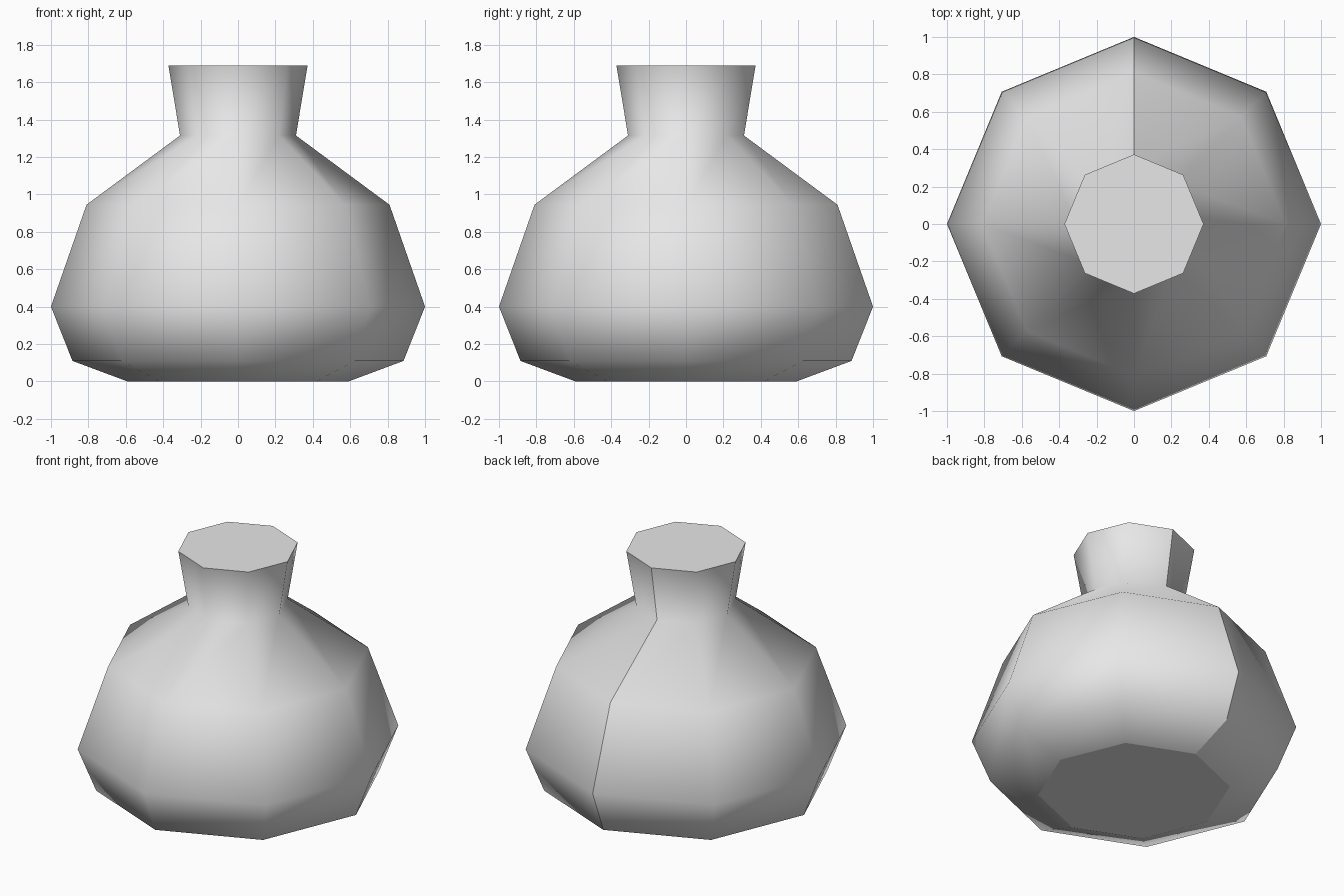
import bpy, bmesh
from math import sin, cos, pi

old = bpy.data.objects.get("Cube")
if old:
    bpy.data.objects.remove(old, do_unlink=True)

SIDES = 8
# Radius and height, from the base up to the rim
PROFILE = [(0.59, 0), (0.885, 0.11), (1, 0.4), (0.81, 0.945), (0.31, 1.315), (0.372, 1.69)]

clay = bpy.data.materials.new("pale grey clay")
clay.use_nodes = True
colour = (0.8, 0.8, 0.8, 1)
clay.diffuse_color = colour
clay.node_tree.nodes["Principled BSDF"].inputs["Base Color"].default_value = colour

# Turned body: the first column of each ring lies on the back seam
bm = bmesh.new()
rings = []
for radius, height in PROFILE:
    angles = [pi / 2 + 2 * pi * i / SIDES for i in range(SIDES)]
    rings.append([bm.verts.new((radius * cos(a), radius * sin(a), height)) for a in angles])

for low, high in zip(rings, rings[1:]):
    for i in range(SIDES):
        j = (i + 1) % SIDES
        bm.faces.new((low[i], low[j], high[j], high[i])).smooth = True
    # Hard seam down the back
    bm.edges.get((low[0], high[0])).smooth = False

# Flat base and closed top with crisp rims
for cap in (bm.faces.new(rings[0][::-1]), bm.faces.new(rings[-1])):
    cap.smooth = False
    for edge in cap.edges:
        edge.smooth = False

mesh = bpy.data.meshes.new("pot_body")
bm.to_mesh(mesh)
bm.free()
mesh.materials.append(clay)
pot = bpy.data.objects.new("pot_body", mesh)
bpy.context.collection.objects.link(pot)
